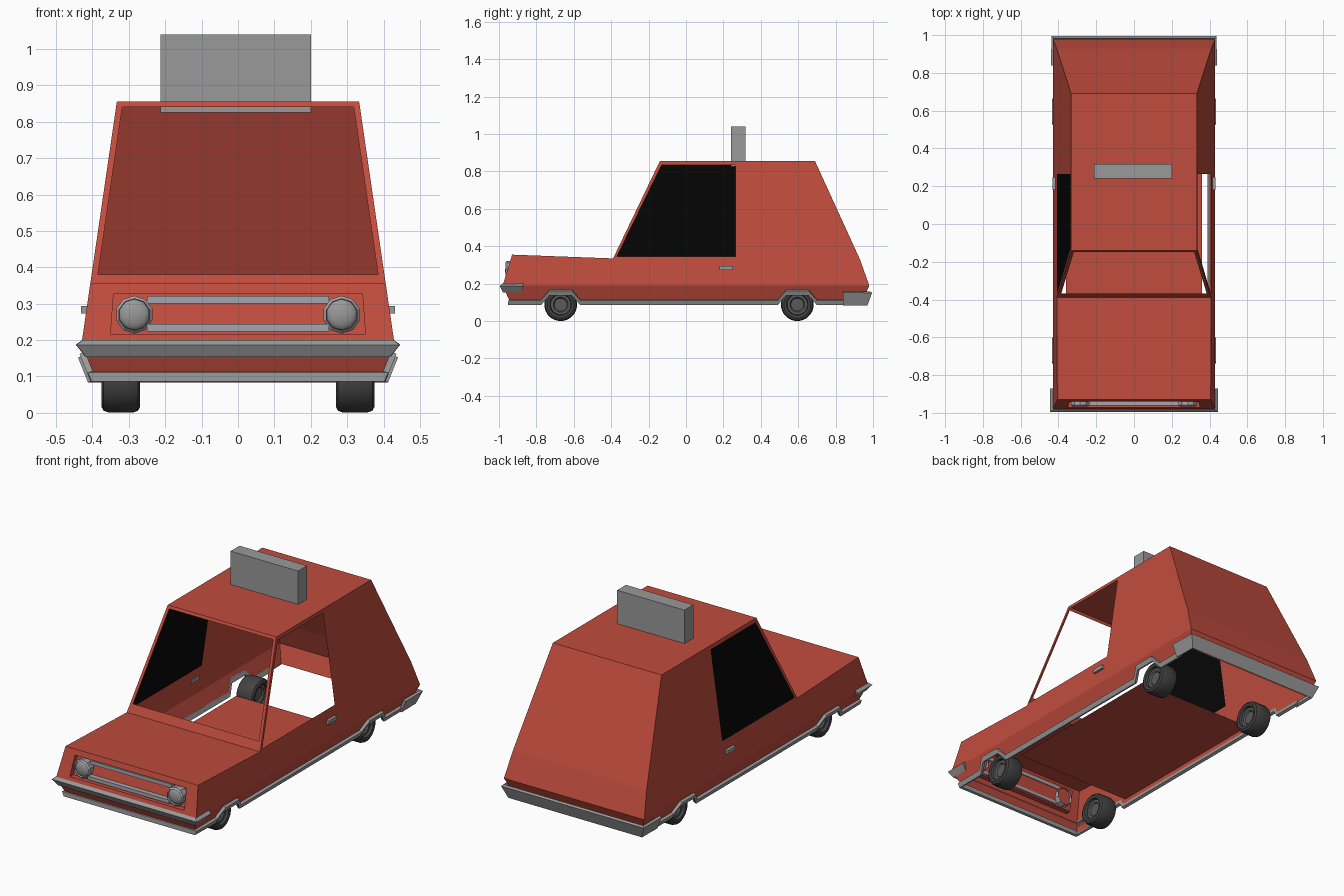
import bpy, bmesh, math
from mathutils import Vector

if "Cube" in bpy.data.objects:
    bpy.data.objects.remove(bpy.data.objects["Cube"])


def material(name, color):
    m = bpy.data.materials.new(name)
    m.use_nodes = True
    m.diffuse_color = (*color, 1)
    bsdf = m.node_tree.nodes["Principled BSDF"]
    bsdf.inputs["Base Color"].default_value = (*color, 1)
    bsdf.inputs["Roughness"].default_value = 0.7
    return m


RED = material("body red", (0.53, 0.072, 0.047))
GREY = material("trim grey", (0.32, 0.32, 0.32))
SILVER = material("grille silver", (0.38, 0.38, 0.42))
BLACK = material("window black", (0.002, 0.002, 0.002))
TYRE = material("tyre dark grey", (0.055, 0.055, 0.055))
HUB = material("hub grey", (0.1, 0.1, 0.1))


def finish(name, bm, *mats, smooth=False):
    bmesh.ops.remove_doubles(bm, verts=bm.verts, dist=0.0005)
    bmesh.ops.recalc_face_normals(bm, faces=bm.faces)
    mesh = bpy.data.meshes.new(name)
    bm.to_mesh(mesh)
    bm.free()
    for m in mats:
        mesh.materials.append(m)
    ob = bpy.data.objects.new(name, mesh)
    bpy.context.collection.objects.link(ob)
    if smooth:
        bpy.ops.object.select_all(action="DESELECT")
        ob.select_set(True)
        bpy.context.view_layer.objects.active = ob
        bpy.ops.object.shade_smooth_by_angle(angle=math.radians(35))
    return ob


def face(bm, pts):
    return bm.faces.new([bm.verts.new(p) for p in pts])


def box(name, lo, hi, mat):
    bm = bmesh.new()
    bmesh.ops.create_cube(bm, size=1)
    lo, hi = Vector(lo), Vector(hi)
    for v in bm.verts:
        v.co = (lo + hi) / 2 + v.co * (hi - lo)
    return finish(name, bm, mat)


def half_width(z):
    # sides lean in above the waist and tuck under below it
    return 0.43 - 0.146 * (z - 0.19) if z >= 0.19 else 0.43 - 0.4 * (0.19 - z)


def side(pts, s, out=0.0):
    return [(s * (half_width(z) + out), y, z) for y, z in pts]


def across(bm, *edge):
    # panel spanning the whole width between profile points
    a, b = edge
    face(bm, side([a, b], 1) + side([b, a], -1))


def frame(bm, outer, inner):
    for i in range(4):
        j = (i + 1) % 4
        face(bm, [outer[i], outer[j], inner[j], inner[i]])


def ribbon(name, rows, mat, thickness):
    # band through rows of half-paths that end at the centre line, mirrored in x
    bm = bmesh.new()
    rows = [[Vector(p) for p in r] for r in rows]
    rows = [r + [Vector((-p.x, p.y, p.z)) for p in reversed(r)] for r in rows]
    for a, b in zip(rows, rows[1:]):
        for i in range(len(a) - 1):
            face(bm, [a[i], a[i + 1], b[i + 1], b[i]])
    ob = finish(name, bm, mat)
    mod = ob.modifiers.new("thickness", "SOLIDIFY")
    mod.thickness = thickness
    mod.offset = 0
    return ob


def lathe(name, profile, place, steps, mats, rule=None, smooth=True):
    bm = bmesh.new()
    rings = [[place(r, a, math.tau * (i + 0.5) / steps) for i in range(steps)] for r, a in profile]
    for k in range(len(rings) - 1):
        for i in range(steps):
            j = (i + 1) % steps
            pts = [rings[k][i], rings[k][j], rings[k + 1][j], rings[k + 1][i]]
            if profile[k][0] == 0:
                pts.pop(1)
            elif profile[k + 1][0] == 0:
                pts.pop(2)
            f = face(bm, pts)
            if rule:
                f.material_index = rule(profile[k][0], profile[k + 1][0])
    return finish(name, bm, *mats, smooth=smooth)


# Key side profile points (y, z)
nose_low, nose_top, cowl = (-0.98, 0.19), (-0.93, 0.355), (-0.39, 0.335)
roof_front, roof_rear = (-0.14, 0.855), (0.69, 0.855)
tail_mid, tail_low = (0.93, 0.33), (0.98, 0.19)
chin, tail_chin = (-0.94, 0.1), (0.94, 0.1)
window = [(-0.37, 0.345), (-0.13, 0.835), (0.265, 0.835), (0.265, 0.345)]
pillar_top = (0.265, 0.855)
WHEEL_Y = (-0.67, 0.595)


def sill_path(z):
    # lower edge of the flank, lifted over each wheel
    pts = []
    for y in WHEEL_Y:
        pts += [(y - 0.105, z), (y - 0.06, z + 0.052), (y + 0.06, z + 0.052), (y + 0.105, z)]
    return pts


# Body shell
bm = bmesh.new()
for s in (1, -1):
    face(bm, side([nose_low, tail_low, tail_mid, roof_rear, pillar_top,
                   window[3], window[0], cowl, nose_top], s))
    face(bm, side([cowl, window[0], window[1], window[2], pillar_top, roof_front], s))
    face(bm, side([tail_low, nose_low, chin] + sill_path(0.1) + [tail_chin], s))
for edge in ((nose_top, cowl), (roof_front, roof_rear), (roof_rear, tail_mid),
             (tail_mid, tail_low), (tail_low, tail_chin), (nose_low, chin)):
    across(bm, *edge)


def corners(y_low, z_low, w_low, y_top, z_top, w_top):
    return [(-w_low, y_low, z_low), (w_low, y_low, z_low), (w_top, y_top, z_top), (-w_top, y_top, z_top)]


# Open windscreen frame
frame(bm, corners(*cowl, half_width(cowl[1]), *roof_front, half_width(roof_front[1])),
      corners(-0.368, 0.38, 0.385, -0.147, 0.84, 0.318))


def nose_y(z):
    return nose_low[0] + 0.303 * (z - nose_low[1])


# Nose with recessed grille
opening = corners(nose_y(0.217), 0.217, 0.35, nose_y(0.326), 0.326, 0.342)
deep = [(x, y + 0.03, z) for x, y, z in opening]
frame(bm, corners(*nose_low, half_width(nose_low[1]), *nose_top, half_width(nose_top[1])), opening)
frame(bm, opening, deep)
face(bm, deep)
finish("body_shell", bm, RED)

# Floor pan
bm = bmesh.new()
face(bm, [(-0.36, -0.5, 0.1), (0.36, -0.5, 0.1), (0.36, 0.5, 0.1), (-0.36, 0.5, 0.1)])
finish("floor_pan", bm, RED)

# Dark pane in the right window only
bm = bmesh.new()
face(bm, side(window, -1))
finish("right_window_pane", bm, BLACK)

# Sill trim running round the front
rows = []
for z in (0.088, 0.113):
    flank = [(0.86, z)] + sill_path(z)[::-1] + [(-0.945, z)]
    rows.append(side(flank, 1, 0.008))
ribbon("sill_trim", rows, GREY, 0.016)

# Bumpers
ribbon("front_bumper", [
    [(0.415, -0.88, 0.158), (0.415, -0.975, 0.158)],
    [(0.44, -0.87, 0.186), (0.44, -0.992, 0.186)],
    [(0.425, -0.87, 0.195), (0.425, -0.98, 0.195)]], GREY, 0.012)
ribbon("rear_bumper", [
    [(0.405, 0.84, 0.087), (0.405, 0.965, 0.087)],
    [(0.432, 0.84, 0.155), (0.432, 0.99, 0.155)]], GREY, 0.016)

# Wheels
tread = [(0, 0.028), (0.034, 0.028), (0.04, 0.036), (0.054, 0.036), (0.058, 0.05),
         (0.072, 0.053), (0.083, 0.047), (0.088, 0.033)]
tread += [(r, -a) for r, a in reversed(tread)]
for s, label in ((1, "left"), (-1, "right")):
    for y, end in zip(WHEEL_Y, ("front", "rear")):
        lathe(f"{end}_{label}_wheel", tread,
              lambda r, a, t: (s * 0.322 + a, y + r * math.cos(t), 0.088 + r * math.sin(t)),
              24, (TYRE, HUB), lambda r0, r1: int(max(r0, r1) < 0.056))

    # Headlamps
    def lamp(r, a, t):
        return (s * 0.285 + r * math.cos(t), -0.945 - a, 0.27 + r * math.sin(t))
    lathe(f"{label}_headlamp_rim", [(0.048, -0.04), (0.052, 0.012), (0.044, 0.02), (0.042, 0.0)],
          lamp, 10, (SILVER,), smooth=False)
    dome = [(0.043 * math.cos(k * math.pi / 10), 0.004 + 0.018 * math.sin(k * math.pi / 10)) for k in range(5)]
    lathe(f"{label}_headlamp_lens", dome + [(0, 0.022)], lamp, 20, (GREY,))

    # Door handles
    x0, x1 = sorted((s * 0.41, s * 0.431))
    box(f"{label}_door_handle", (x0, 0.18, 0.273), (x1, 0.25, 0.294), GREY)

# Grille bars
for label, z in (("upper", 0.311), ("lower", 0.234)):
    y = nose_y(z)
    box(f"{label}_grille_bar", (-0.25, y + 0.005, z - 0.01), (0.25, y + 0.032, z + 0.01), SILVER)

# Roof sign, set slightly through the roof
box("roof_sign", (-0.213, 0.24, 0.826), (0.2, 0.318, 1.04), GREY)
